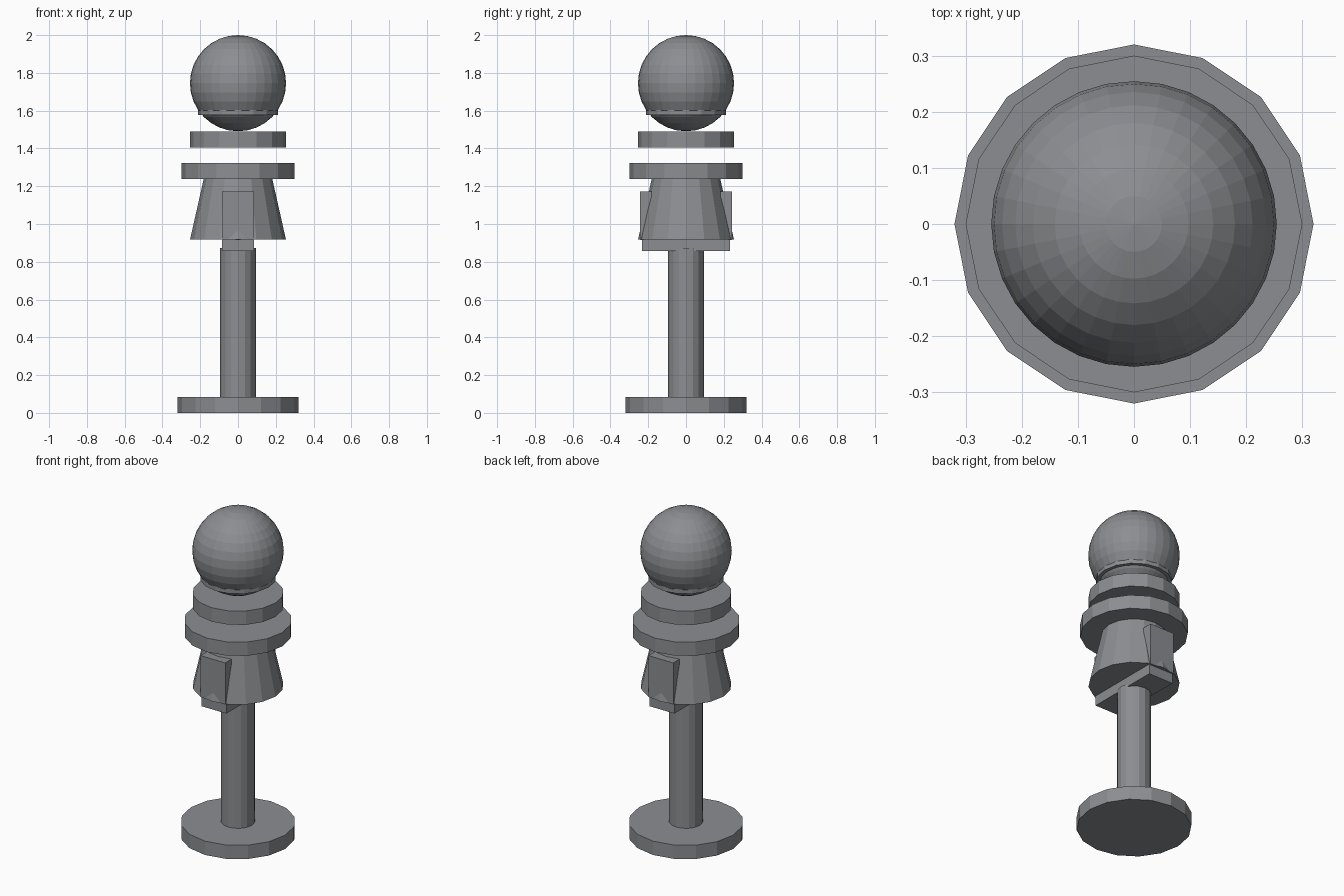
import bpy

if "Cube" in bpy.data.objects:
    bpy.data.objects.remove(bpy.data.objects["Cube"])

# Dark grey paint shared by every part
paint = bpy.data.materials.new("dark_grey")
paint.diffuse_color = (0.262, 0.27, 0.285, 1)
paint.use_nodes = True
paint.node_tree.nodes["Principled BSDF"].inputs["Base Color"].default_value = paint.diffuse_color


def finish(name):
    ob = bpy.context.object
    ob.name = name
    ob.data.materials.append(paint)
    return ob


def cyl(name, r1, r2, z0, z1, sides=16):
    """Flat-shaded disc, post or tapered drum spanning z0..z1."""
    bpy.ops.mesh.primitive_cone_add(vertices=sides, radius1=r1, radius2=r2,
                                    depth=z1 - z0, location=(0, 0, (z0 + z1) / 2))
    finish(name)


def box(name, centre, size):
    bpy.ops.mesh.primitive_cube_add(size=1, location=centre)
    finish(name).scale = size
    bpy.ops.object.transform_apply(location=False, rotation=False, scale=True)


# Stand
cyl("base", 0.32, 0.32, 0, 0.085)
cyl("post", 0.095, 0.095, 0.085, 0.872)

# U-shaped bracket holding the tapered drum
box("bracket_bar", (0, 0, 0.887), (0.168, 0.464, 0.062))
for side, label in ((-1, "front"), (1, "back")):
    box("bracket_arm_" + label, (0, side * 0.213, 1.0435), (0.168, 0.06, 0.255))
cyl("tapered_drum", 0.254, 0.182, 0.917, 1.237)

# Stacked collars, with open gaps between them
cyl("lower_collar", 0.3, 0.3, 1.237, 1.322)
cyl("upper_collar", 0.254, 0.254, 1.406, 1.491)
cyl("globe_seat", 0.212, 0.212, 1.577, 1.661)

# Globe
bpy.ops.mesh.primitive_uv_sphere_add(segments=32, ring_count=16, radius=0.2545,
                                     location=(0, 0, 1.7455))
finish("globe")
